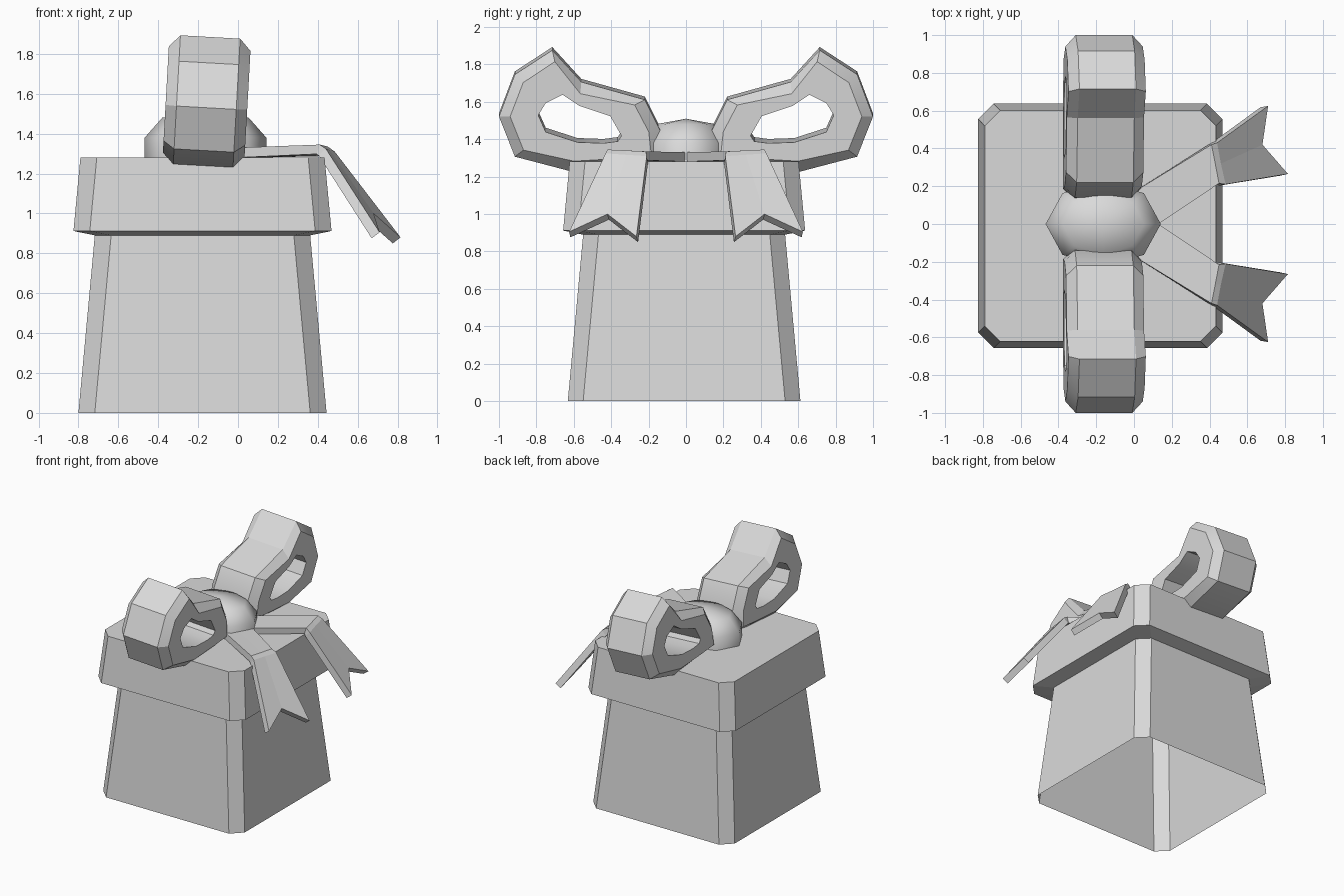
import bpy, bmesh, math
from mathutils import Vector, Matrix

cube = bpy.data.objects.get("Cube")
if cube:
    bpy.data.objects.remove(cube, do_unlink=True)

GREY = (0.7, 0.7, 0.7, 1)
grey = bpy.data.materials.new("plain grey")
grey.use_nodes = True
grey.diffuse_color = GREY
grey.node_tree.nodes["Principled BSDF"].inputs["Base Color"].default_value = GREY


def make(name, bm, smooth=None):
    """Turn a bmesh into an object with the grey material."""
    mesh = bpy.data.meshes.new(name)
    bm.to_mesh(mesh)
    bm.free()
    mesh.materials.append(grey)
    obj = bpy.data.objects.new(name, mesh)
    bpy.context.collection.objects.link(obj)
    if smooth:
        bpy.ops.object.select_all(action='DESELECT')
        obj.select_set(True)
        bpy.context.view_layer.objects.active = obj
        bpy.ops.object.shade_smooth_by_angle(angle=math.radians(smooth))
    return obj


def bridge(bm, a, b):
    """Join two closed rings of vertices with quads."""
    n = len(a)
    for i in range(n):
        j = (i + 1) % n
        bm.faces.new((a[i], a[j], b[j], b[i]))


def mirror_y(obj):
    mod = obj.modifiers.new("mirror", 'MIRROR')
    mod.use_axis = (False, True, False)
    mod.use_mirror_merge = False


def square_ring(bm, half, z, cut=0.082):
    """Square outline with cut corners, around the box centre."""
    h, k = half, half - cut
    pts = [(h, -k), (h, k), (k, h), (-k, h), (-h, k), (-h, -k), (-k, -h), (k, -h)]
    return [bm.verts.new((x - 0.178, y - 0.01, z)) for x, y in pts]


# Tapered box, open underneath
bm = bmesh.new()
bridge(bm, square_ring(bm, 0.622, 0), square_ring(bm, 0.54, 0.89))
make("box", bm)

# Overhanging lid with a sloped lower rim
bm = bmesh.new()
rings = [square_ring(bm, h, z) for h, z in ((0.54, 0.89), (0.647, 0.912), (0.612, 1.28))]
bridge(bm, rings[0], rings[1])
bridge(bm, rings[1], rings[2])
bm.faces.new(rings[2])
make("lid", bm)

# Rounded knot in the middle of the bow
bm = bmesh.new()
prev = None
for scale, z in ((1, 1.25), (1, 1.38), (0.71, 1.48)):
    ring = [bm.verts.new((-0.163 + 0.305 * scale * math.cos(a),
                          0.23 * scale * math.sin(a), z))
            for a in (math.tau * i / 8 for i in range(8))]
    if prev:
        bridge(bm, prev, ring)
    prev = ring
tip = bm.verts.new((-0.163, 0, 1.51))
for i in range(8):
    bm.faces.new((prev[i], prev[(i + 1) % 8], tip))
make("bow_knot", bm, 70)

# Bow loops: a thick band around a hole, outer edges chamfered
outer = [(0.13, 1.30), (0.14, 1.46), (0.22, 1.62), (0.56, 1.715), (0.715, 1.885),
         (0.915, 1.755), (1.0, 1.53), (0.915, 1.315), (0.61, 1.235), (0.3, 1.27)]
hole = [(0.365, 1.40), (0.345, 1.43), (0.405, 1.535), (0.57, 1.59), (0.66, 1.65),
        (0.75, 1.605), (0.79, 1.54), (0.75, 1.45), (0.58, 1.395), (0.44, 1.39)]
outer = [Vector(p) for p in outer]
hole = [Vector(p) for p in hole]
inset = [o + (h - o).normalized() * 0.06 for o, h in zip(outer, hole)]
bm = bmesh.new()
sections = ((hole, -0.205), (inset, -0.205), (outer, -0.15),
            (outer, 0.15), (inset, 0.205), (hole, 0.205))
rings = [[bm.verts.new((x, p.x, p.y - 1.56)) for p in pts] for pts, x in sections]
for i in range(len(rings)):
    bridge(bm, rings[i], rings[(i + 1) % len(rings)])
tilt = Matrix.Translation((-0.157, 0, 1.56)) @ Matrix.Rotation(math.radians(3.2), 4, 'Y')
bmesh.ops.transform(bm, matrix=tilt, verts=bm.verts)
bmesh.ops.recalc_face_normals(bm, faces=bm.faces)
mirror_y(make("bow_loops", bm, 25))

# Ribbon tails: rows of outer, middle and inner points, ending in a notch
rows = [((0.0, 0.17, 1.33), (0.05, 0.085, 1.33), (0.10, -0.02, 1.33)),
        ((0.41, 0.42, 1.345), (0.43, 0.32, 1.34), (0.45, 0.215, 1.335)),
        ((0.44, 0.43, 1.325), (0.46, 0.32, 1.317), (0.485, 0.21, 1.31)),
        ((0.71, 0.625, 0.905), (0.68, 0.42, 1.0), (0.815, 0.265, 0.88))]
bm = bmesh.new()
grid = [[bm.verts.new(p) for p in row] for row in rows]
for a, b in zip(grid, grid[1:]):
    for i in range(2):
        bm.faces.new((a[i], a[i + 1], b[i + 1], b[i]))
bm.normal_update()
if sum(f.normal.z for f in bm.faces) < 0:
    bmesh.ops.reverse_faces(bm, faces=bm.faces)
tails = make("ribbon_tails", bm)
solid = tails.modifiers.new("thickness", 'SOLIDIFY')
solid.thickness = 0.05
solid.offset = -1
mirror_y(tails)
